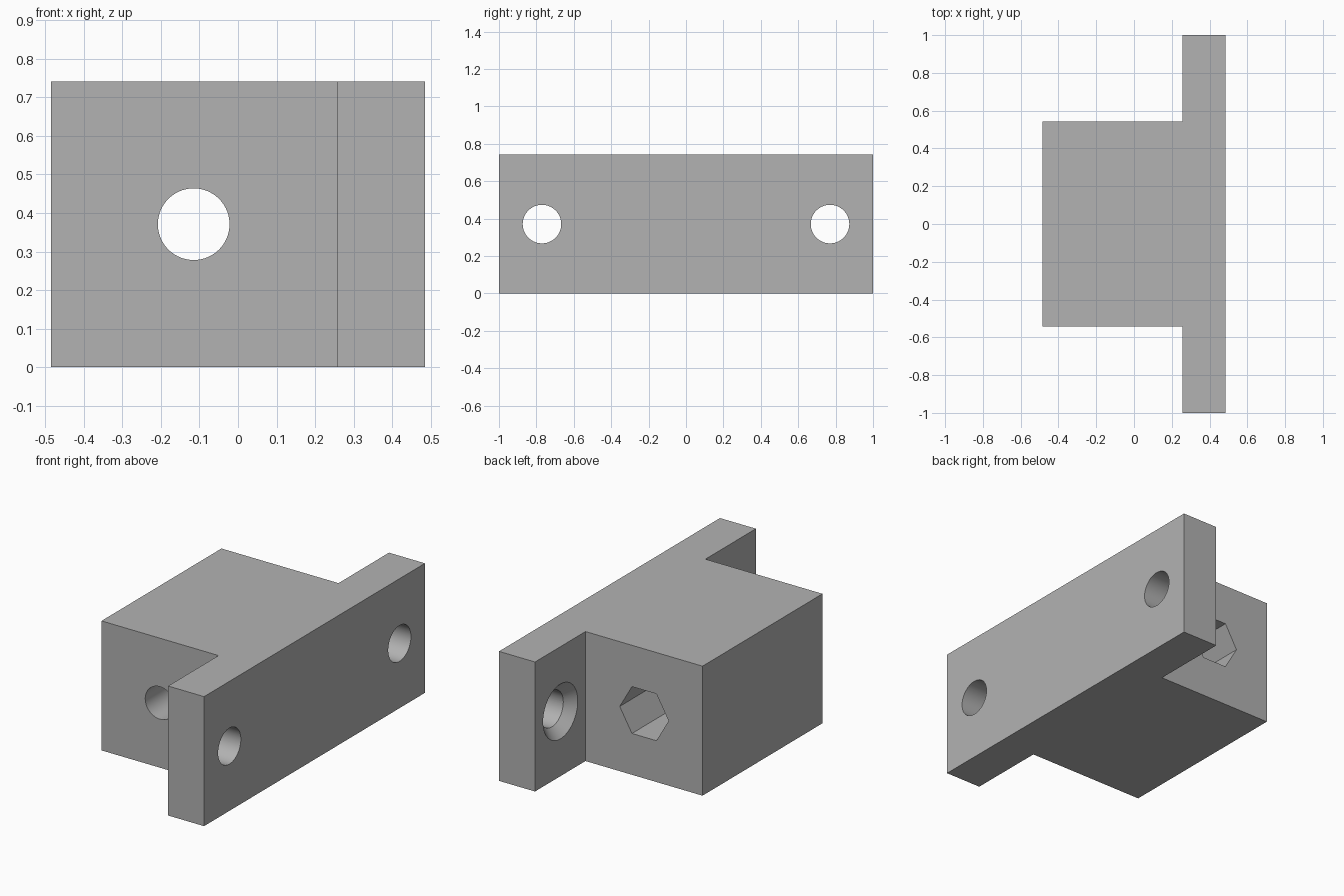
import bpy, bmesh, math
from mathutils import Matrix, Vector

cube = bpy.data.objects.get("Cube")
if cube:
    bpy.data.objects.remove(cube, do_unlink=True)

HEIGHT, MID = 0.742, 0.371
HALF_X, STEP_X = 0.485, 0.257
BLOCK_Y, FLANGE_Y = 0.543, 1.0
BORE_X, HEX_DEPTH = -0.115, 0.54

grey = bpy.data.materials.new("plain grey")
grey.use_nodes = True
colour = (0.448, 0.448, 0.448, 1)
grey.diffuse_color = colour
grey.node_tree.nodes["Principled BSDF"].inputs["Base Color"].default_value = colour


def add_object(name, bm):
    bmesh.ops.recalc_face_normals(bm, faces=bm.faces)
    mesh = bpy.data.meshes.new(name)
    bm.to_mesh(mesh)
    bm.free()
    mesh.materials.append(grey)
    obj = bpy.data.objects.new(name, mesh)
    bpy.context.collection.objects.link(obj)
    return obj


def cutter(name, start, end, r1, r2, sides, turn=0.0):
    """Cylinder or cone running from start to end."""
    a, b = Vector(start), Vector(end)
    axis = b - a
    matrix = (Matrix.Translation((a + b) / 2)
              @ axis.to_track_quat('Z', 'Y').to_matrix().to_4x4()
              @ Matrix.Rotation(turn, 4, 'Z'))
    bm = bmesh.new()
    bmesh.ops.create_cone(bm, cap_ends=True, segments=sides, radius1=r1,
                          radius2=r2, depth=axis.length, matrix=matrix)
    bmesh.ops.remove_doubles(bm, verts=bm.verts, dist=1e-6)
    obj = add_object(name, bm)
    obj.hide_render = True
    return obj


# T-shaped body: block with a mounting flange, extruded upwards
half = [(-HALF_X, BLOCK_Y), (STEP_X, BLOCK_Y), (STEP_X, FLANGE_Y), (HALF_X, FLANGE_Y)]
outline = half + [(x, -y) for x, y in reversed(half)]
bm = bmesh.new()
base = bm.faces.new([bm.verts.new((x, y, 0)) for x, y in outline])
top = bmesh.ops.extrude_face_region(bm, geom=[base])["geom"]
bmesh.ops.translate(bm, vec=(0, 0, HEIGHT),
                    verts=[v for v in top if isinstance(v, bmesh.types.BMVert)])
body = add_object("mounting_block", bm)

# Round bore with a hexagonal nut pocket at the back
cutters = [
    cutter("bore_cutter", (BORE_X, -0.7, MID), (BORE_X, 0.7, MID), 0.093, 0.093, 96),
    cutter("nut_pocket_cutter", (BORE_X, BLOCK_Y - HEX_DEPTH, MID),
           (BORE_X, 0.7, MID), 0.155, 0.155, 6),
]
# Make sure the hexagon points sideways
pocket = cutters[1].data
if max(v.co.x for v in pocket.vertices) - BORE_X < 0.15:
    centre = Matrix.Translation((BORE_X, 0, MID))
    pocket.transform(centre @ Matrix.Rotation(math.pi / 6, 4, 'Y') @ centre.inverted())

# Countersunk screw holes in the flange
for side, y in (("left", 0.77), ("right", -0.77)):
    cutters.append(cutter(side + "_screw_cutter", (0.1, y, MID), (0.6, y, MID),
                          0.103, 0.103, 96))
    cutters.append(cutter(side + "_countersink_cutter", (0.207, y, MID),
                          (0.414, y, MID), 0.207, 0.0, 96))

for c in cutters:
    mod = body.modifiers.new(c.name, 'BOOLEAN')
    mod.operation, mod.solver, mod.object = 'DIFFERENCE', 'EXACT', c

# Bake the cuts and remove the cutters
bpy.context.view_layer.update()
graph = bpy.context.evaluated_depsgraph_get()
cut_mesh = bpy.data.meshes.new_from_object(body.evaluated_get(graph))
body.modifiers.clear()
body.data = cut_mesh
body.data.name = "mounting_block"
for c in cutters:
    bpy.data.objects.remove(c, do_unlink=True)

# Smooth hole walls, sharp edges kept
bpy.ops.object.select_all(action='DESELECT')
body.select_set(True)
bpy.context.view_layer.objects.active = body
bpy.ops.object.shade_smooth_by_angle(angle=math.radians(30))
